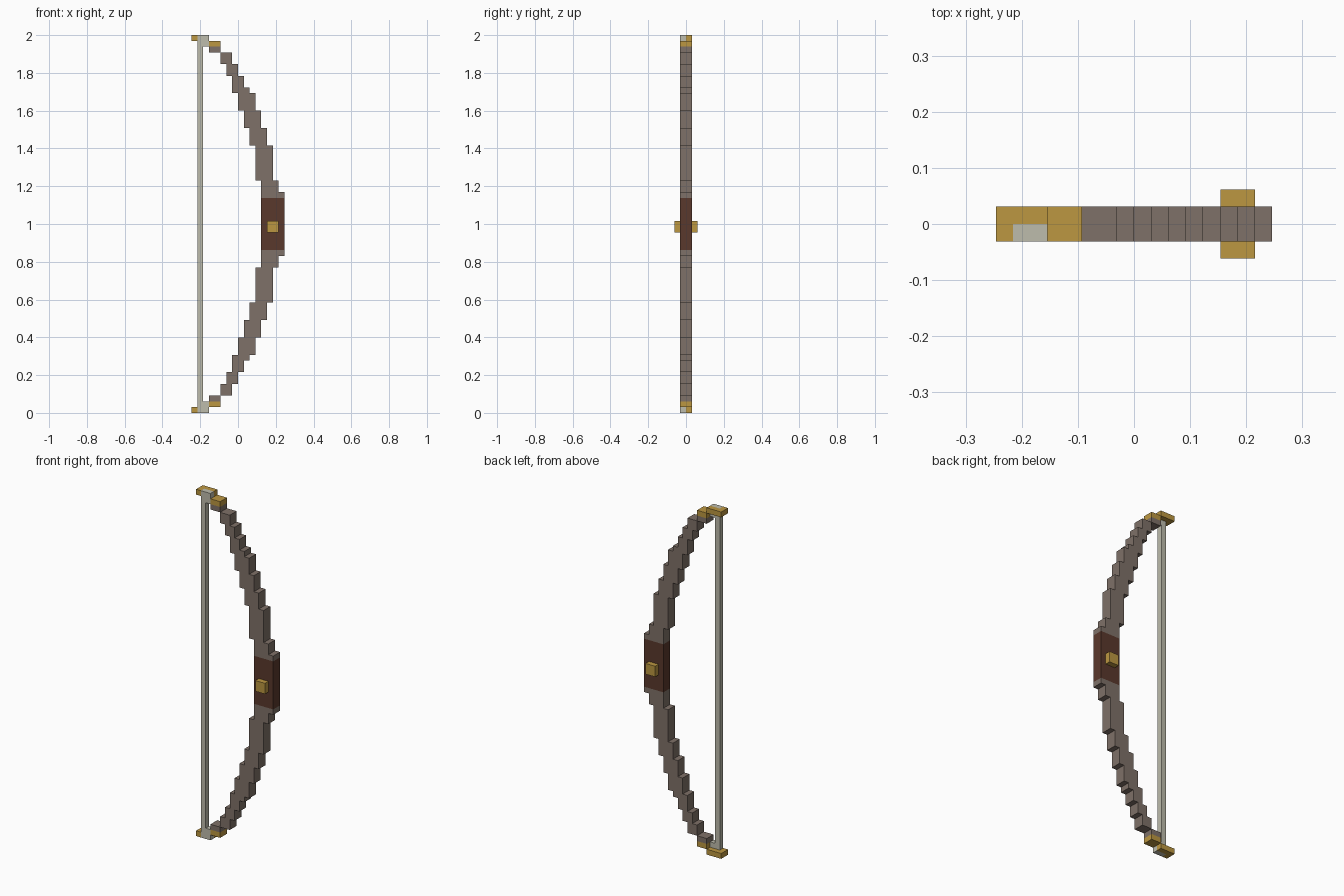
import bpy
import bmesh

cube = bpy.data.objects.get("Cube")
if cube:
    bpy.data.objects.remove(cube, do_unlink=True)

# The model sits on a block grid: 16 columns wide, 65 rows tall
U = 2.0 / 65
COLS, ROWS = 16, 65


def material(name, rgb):
    m = bpy.data.materials.new(name)
    m.use_nodes = True
    m.diffuse_color = (*rgb, 1)
    bsdf = m.node_tree.nodes["Principled BSDF"]
    bsdf.inputs["Base Color"].default_value = (*rgb, 1)
    bsdf.inputs["Roughness"].default_value = 0.8
    return m


WOOD = material("grey brown wood", (0.212, 0.165, 0.138))
LEATHER = material("dark leather", (0.102, 0.040, 0.025))
GOLD = material("gold", (0.503, 0.309, 0.053))
CORD = material("pale cord", (0.515, 0.503, 0.413))


def extrude_outline(name, outline, mat, y0=-1, y1=1, lower=False):
    """Extrude an outline of (column, row from the top) along y."""
    bm = bmesh.new()
    verts = []
    for col, row in outline:
        z = row if lower else ROWS - row
        verts.append(bm.verts.new(((col - COLS / 2) * U, y0 * U, z * U)))
    face = bm.faces.new(verts)
    grown = bmesh.ops.extrude_face_region(bm, geom=[face])["geom"]
    moved = [v for v in grown if isinstance(v, bmesh.types.BMVert)]
    bmesh.ops.translate(bm, verts=moved, vec=(0, (y1 - y0) * U, 0))
    bmesh.ops.recalc_face_normals(bm, faces=bm.faces)
    mesh = bpy.data.meshes.new(name)
    bm.to_mesh(mesh)
    bm.free()
    mesh.materials.append(mat)
    obj = bpy.data.objects.new(name, mesh)
    bpy.context.collection.objects.link(obj)
    return obj


def block(name, c0, c1, r0, r1, mat, y0=-1, y1=1, lower=False):
    corners = [(c0, r0), (c1, r0), (c1, r1), (c0, r1)]
    return extrude_outline(name, corners, mat, y0, y1, lower)


# Stepped limb: top and bottom row of each column, from column 5 to 15
FIRST = 5
GRIP_TOP, GRIP_BOTTOM = 28, 37
tops = [3, 3, 5, 7, 9, 10, 13, 16, 19, 25, 27]
bottoms = [5, 7, 10, 13, 16, 19, 25] + [GRIP_TOP] * 4


def stairs(rows):
    points = []
    for i, row in enumerate(rows):
        if points and points[-1][1] == row:
            points[-1] = (FIRST + i + 1, row)
        else:
            points += [(FIRST + i, row), (FIRST + i + 1, row)]
    return points


limb_outline = stairs(tops) + stairs(bottoms)[::-1]

for side, low in (("upper", False), ("lower", True)):
    extrude_outline(side + "_limb", limb_outline, WOOD, lower=low)
    block(side + "_limb_end", 3, 5, 2, 3, WOOD, lower=low)
    # Gold tip wraps behind the cord loop
    block(side + "_tip_collar", 3, 5, 1, 2, GOLD, lower=low)
    block(side + "_tip_hook", 0, 1, 0, 1, GOLD, lower=low)
    block(side + "_tip_back", 1, 3, 0, 1, GOLD, 0, 1, lower=low)
    block(side + "_cord_loop", 1, 3, 0, 2, CORD, -1, 0, lower=low)

# Bowstring between the loops
block("bowstring", 1, 2, 2, ROWS - 2, CORD, -1, 0)

# Grip with a gold stud on each face
block("grip", 12, 16, GRIP_TOP, GRIP_BOTTOM, LEATHER)
block("front_stud", 13, 15, 32, 34, GOLD, -2, -1)
block("back_stud", 13, 15, 32, 34, GOLD, 1, 2)
